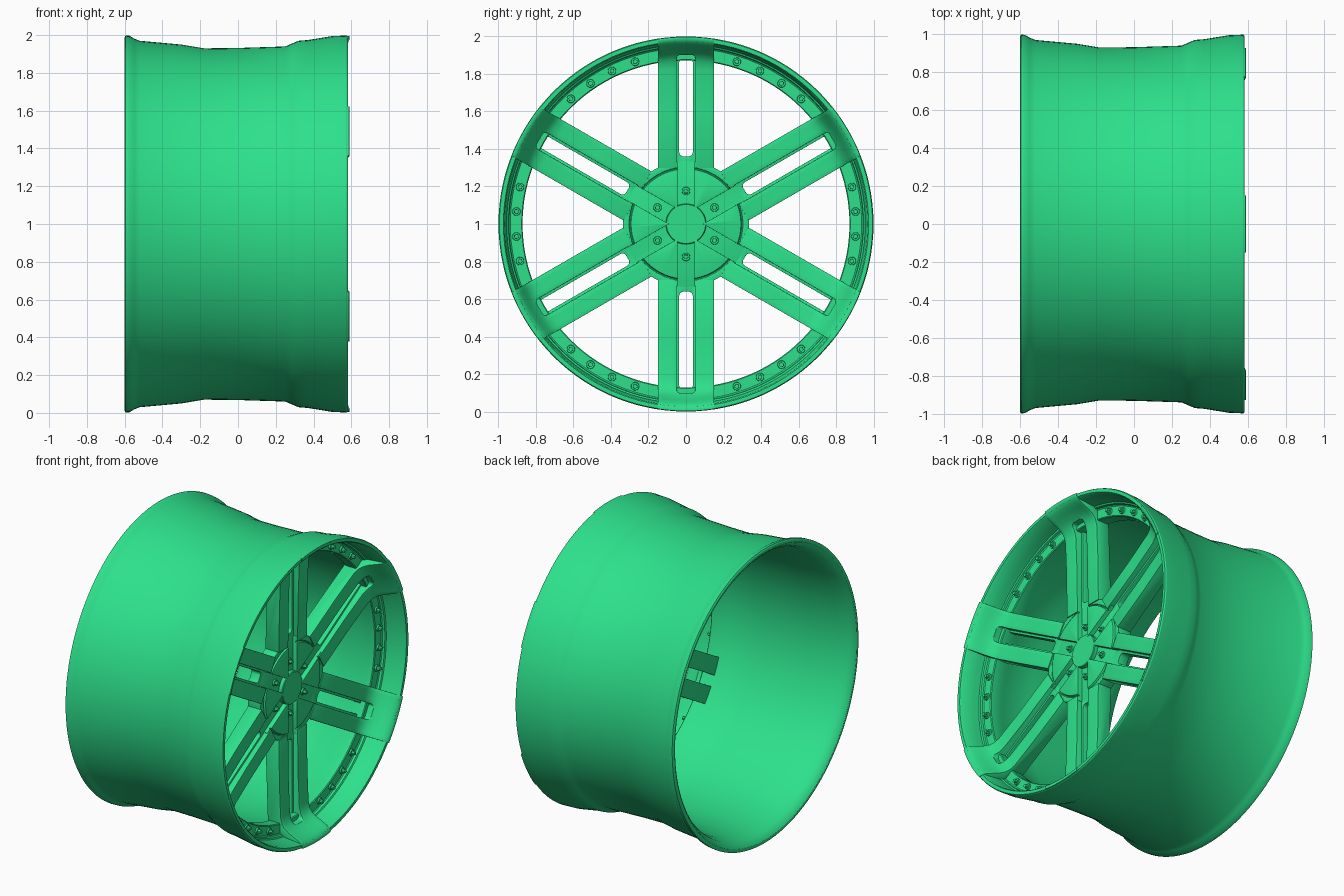
import bpy, bmesh, math
from mathutils import Matrix, Vector

if "Cube" in bpy.data.objects:
    bpy.data.objects.remove(bpy.data.objects["Cube"])

GREEN = bpy.data.materials.new("green")
GREEN.diffuse_color = (0.026, 0.75, 0.26, 1)
GREEN.use_nodes = True
GREEN.node_tree.nodes["Principled BSDF"].inputs["Base Color"].default_value = GREEN.diffuse_color


def make(name, bm, helper=False):
    bmesh.ops.recalc_face_normals(bm, faces=bm.faces)
    me = bpy.data.meshes.new(name)
    bm.to_mesh(me)
    bm.free()
    ob = bpy.data.objects.new(name, me)
    bpy.context.collection.objects.link(ob)
    if helper:
        ob.hide_render = True
        ob.hide_set(True)
    else:
        ob.location.z = 1
        me.materials.append(GREEN)
    return ob


def smooth(me, deg=32):
    me.shade_smooth()
    me.set_sharp_from_angle(angle=math.radians(deg))


def lathe(profile, n=120, closed=True):
    """Spin (x, radius) points about the x axis."""
    bm = bmesh.new()
    rings = [[bm.verts.new((x, r * math.sin(2 * math.pi * i / n), r * math.cos(2 * math.pi * i / n)))
              for i in range(n)] for x, r in profile]
    pairs = list(zip(rings, rings[1:]))
    if closed:
        pairs.append((rings[-1], rings[0]))
    else:
        bm.faces.new(rings[0])
        bm.faces.new(rings[-1])
    for a, b in pairs:
        for i in range(n):
            j = (i + 1) % n
            bm.faces.new((a[i], a[j], b[j], b[i]))
    return bm


def cutter(name, x0, x1, half, z0, z1, radius):
    """Box with corners rounded along x."""
    bm = bmesh.new()
    bmesh.ops.create_cube(bm, size=1)
    for v in bm.verts:
        v.co = ((x0 + x1) / 2 + v.co.x * (x1 - x0), v.co.y * 2 * half, (z0 + z1) / 2 + v.co.z * (z1 - z0))
    edges = [e for e in bm.edges if abs(e.verts[0].co.x - e.verts[1].co.x) > 1e-4]
    bmesh.ops.bevel(bm, geom=edges, offset=radius, segments=5, profile=0.5, affect='EDGES')
    return make(name, bm, True)


def carve(ob, cutters, bevel):
    """Cut, bevel and bake the result."""
    for c in cutters:
        m = ob.modifiers.new("cut", 'BOOLEAN')
        m.operation, m.solver, m.object = 'DIFFERENCE', 'EXACT', c
    b = ob.modifiers.new("bevel", 'BEVEL')
    b.width, b.segments, b.limit_method, b.angle_limit = bevel, 2, 'ANGLE', math.radians(40)
    bpy.context.view_layer.update()
    me = bpy.data.meshes.new_from_object(ob.evaluated_get(bpy.context.evaluated_depsgraph_get()))
    ob.modifiers.clear()
    ob.data = me
    smooth(me)


def repeat(ob, angles):
    """Linked copies turned about the wheel axis."""
    for a in angles:
        c = ob.copy()
        c.rotation_euler.x = math.radians(a)
        bpy.context.collection.objects.link(c)


# barrel with both lips and the bolt flange
barrel = make("barrel", lathe([
    (-.6, .99), (-.595, .998), (-.575, .997), (-.55, .982), (-.52, .97), (-.3, .95), (-.18, .93),
    (0, .932), (.25, .94), (.285, .955), (.32, .97), (.37, .974), (.5, .995), (.575, .998),
    (.583, .993), (.583, .972), (.575, .966), (.48, .957), (.445, .954), (.44, .945), (.425, .942),
    (.42, .935), (.42, .875), (.415, .87), (.34, .87), (.3, .89), (.1, .9), (-.3, .905),
    (-.5, .925), (-.56, .94), (-.59, .96), (-.6, .975)]))
smooth(barrel.data)

# hub with six lug pockets
hub = make("hub", lathe([(.31, .335), (.405, .335), (.405, .303), (.398, .3), (.398, .296),
                         (.412, .292), (.412, .02)], 96, False))
bm = bmesh.new()
bm.from_mesh(hub.data)
bmesh.ops.recalc_face_normals(bm, faces=bm.faces)
bm.to_mesh(hub.data)
bm.free()
pockets = []
for k in range(3):
    p = cutter("pocket_cutter", .38, .7, .046, -.5, .5, .01)
    p.rotation_euler.x = math.radians(60 * k)
    p.location.z = 1
    pockets.append(p)
carve(hub, pockets, .003)

# centre cap
cap = make("centre_cap", lathe([(.36, .108), (.404, .108), (.409, .104), (.409, .01)], 48, False))
smooth(cap.data)

# spoke: side profile (radius, x) swept across its width, outer end follows the rim
side = [(.298, .412), (.6, .416), (.82, .425), (.865, .436), (.895, .455), (.918, .485), (.937, .525),
        (.953, .56), (.97, .582), (.985, .589), (.996, .589), (.996, .56), (.975, .42), (.93, .36),
        (.9, .33), (.298, .31)]
bm = bmesh.new()
rows = []
for i in range(13):
    y = -.15 + .025 * i
    row = []
    for r, x in side:
        w = max(0, min(1, (r - .82) / .1))
        z = r * (1 - w) + w * math.sqrt(r * r - y * y)
        row.append(bm.verts.new((x, y, z)))
    rows.append(row)
n = len(side)
for a, b in zip(rows, rows[1:]):
    for i in range(n):
        j = (i + 1) % n
        bm.faces.new((a[i], a[j], b[j], b[i]))
bm.faces.new(rows[0])
bm.faces.new(rows[-1])
spoke = make("spoke", bm)
groove = cutter("groove_cutter", .38, .8, .05, .2, .9, .02)
slot = cutter("slot_cutter", 0, .8, .036, .36, .885, .022)
for c in (groove, slot):
    c.location.z = 1
carve(spoke, [groove, slot], .007)
repeat(spoke, range(60, 360, 60))


# bolts: round washer with a hex head
def bolt(name, x, r):
    bm = bmesh.new()
    for rad, depth, seg in ((.023, .016, 20), (.014, .036, 6)):
        bmesh.ops.create_cone(bm, cap_ends=True, segments=seg, radius1=rad, radius2=rad * .9, depth=depth,
                              matrix=Matrix.Translation(Vector((x + depth / 2 - .006, 0, r)))
                              @ Matrix.Rotation(math.pi / 2, 4, 'Y'))
    ob = make(name, bm)
    smooth(ob.data)
    return ob


lug = bolt("lug_bolt", .38, .175)
repeat(lug, range(60, 360, 60))
rim_bolt = bolt("rim_bolt", .42, .905)
angles = [60 * k + 30 + 8.4 * s for k in range(6) for s in (-1.5, -.5, .5, 1.5)]
rim_bolt.rotation_euler.x = math.radians(angles[0])
repeat(rim_bolt, angles[1:])
